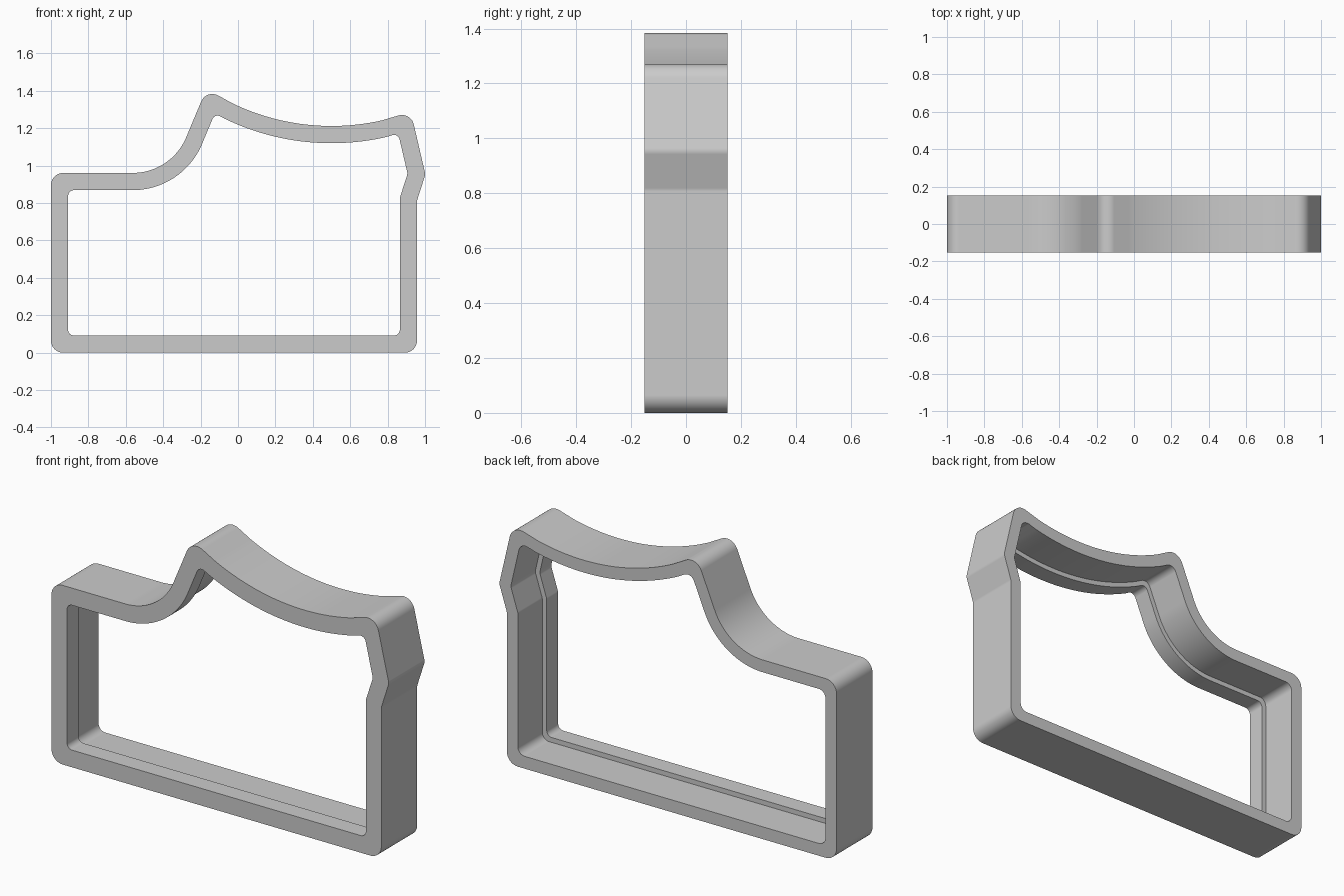
import bpy
import bmesh
import math
from mathutils import Vector

cube = bpy.data.objects.get("Cube")
if cube:
    bpy.data.objects.remove(cube, do_unlink=True)

HALF_DEPTH = 0.152
LEDGE_Y = -0.055
WALL = 0.092        # wall at the front lip
THIN_WALL = 0.066   # wall behind the lip


def arc(cx, cz, radius, start, end, steps):
    """Points on a circle, angles in degrees."""
    angles = [math.radians(start + (end - start) * i / steps) for i in range(steps + 1)]
    return [Vector((cx + radius * math.cos(a), cz + radius * math.sin(a))) for a in angles]


def offset(points, distance):
    """Move a closed outline inward with mitred corners."""
    result = []
    for i, p in enumerate(points):
        u = (p - points[i - 1]).normalized()
        v = (points[(i + 1) % len(points)] - p).normalized()
        n1, n2 = Vector((-u.y, u.x)), Vector((-v.y, v.x))
        result.append(p + (n1 + n2) * (distance / (1 + n1.dot(n2))))
    return result


def fillet(points, radii, steps=10):
    """Round the corners that have a radius."""
    result = []
    for i, (p, r) in enumerate(zip(points, radii)):
        if not r:
            result.append(p)
            continue
        u = (p - points[i - 1]).normalized()
        v = (points[(i + 1) % len(points)] - p).normalized()
        turn = u.angle(v)
        a = p - u * r * math.tan(turn / 2)
        centre = p + (v - u).normalized() * (r / math.cos(turn / 2))
        side = 1 if u.x * v.y - u.y * v.x > 0 else -1
        for k in range(steps + 1):
            t = side * turn * k / steps
            d = a - centre
            result.append(centre + Vector((d.x * math.cos(t) - d.y * math.sin(t),
                                           d.x * math.sin(t) + d.y * math.cos(t))))
    return result


# Outline with sharp corners, anticlockwise from the lower left
ROUND, SOFT = "round", "soft"
path = [(Vector((-1, 0)), ROUND), (Vector((0.957, 0)), ROUND),
        (Vector((0.957, 0.813)), SOFT), (Vector((1.002, 0.953)), SOFT),
        (Vector((0.924, 1.288)), ROUND)]
path += [(p, None) for p in arc(0.5, 2.432, 1.22, -77.2, -115.7, 32)]   # sagging top
path += [(Vector((-0.169, 1.41)), ROUND)]
path += [(p, None) for p in arc(-0.563, 1.271, 0.31, -22.4, -90, 24)]   # sweep to the low top
path += [(Vector((-1, 0.961)), ROUND)]
corners = [p for p, kind in path]


def outline(distance, radius):
    sizes = {ROUND: radius, SOFT: 0.04, None: 0}
    return fillet(offset(corners, distance), [sizes[kind] for p, kind in path])


outer = outline(0, 0.065)
lip = outline(WALL, 0.03)
recess = outline(THIN_WALL, 0.04)

# Rings follow the wall's stepped cross-section, closed back on the first
section = [(outer, -HALF_DEPTH), (lip, -HALF_DEPTH), (lip, LEDGE_Y),
           (recess, LEDGE_Y), (recess, HALF_DEPTH), (outer, HALF_DEPTH)]
bm = bmesh.new()
rings = [[bm.verts.new((p.x, y, p.y)) for p in loop] for loop, y in section]
for r, ring in enumerate(rings):
    nxt = rings[(r + 1) % len(rings)]
    for i in range(len(ring)):
        j = (i + 1) % len(ring)
        bm.faces.new((ring[i], ring[j], nxt[j], nxt[i]))
bmesh.ops.recalc_face_normals(bm, faces=bm.faces)
mesh = bpy.data.meshes.new("stepped_frame")
bm.to_mesh(mesh)
bm.free()

frame = bpy.data.objects.new("stepped_frame", mesh)
bpy.context.collection.objects.link(frame)

# Plain grey
grey = bpy.data.materials.new("light_grey")
grey.use_nodes = True
colour = (0.6, 0.6, 0.6, 1)
grey.diffuse_color = colour
grey.node_tree.nodes["Principled BSDF"].inputs["Base Color"].default_value = colour
mesh.materials.append(grey)

# Smooth curves, crisp rims
bpy.ops.object.select_all(action="DESELECT")
frame.select_set(True)
bpy.context.view_layer.objects.active = frame
bpy.ops.object.shade_smooth_by_angle(angle=math.radians(35))
weighted = frame.modifiers.new("even_shading", "WEIGHTED_NORMAL")
weighted.keep_sharp = True
